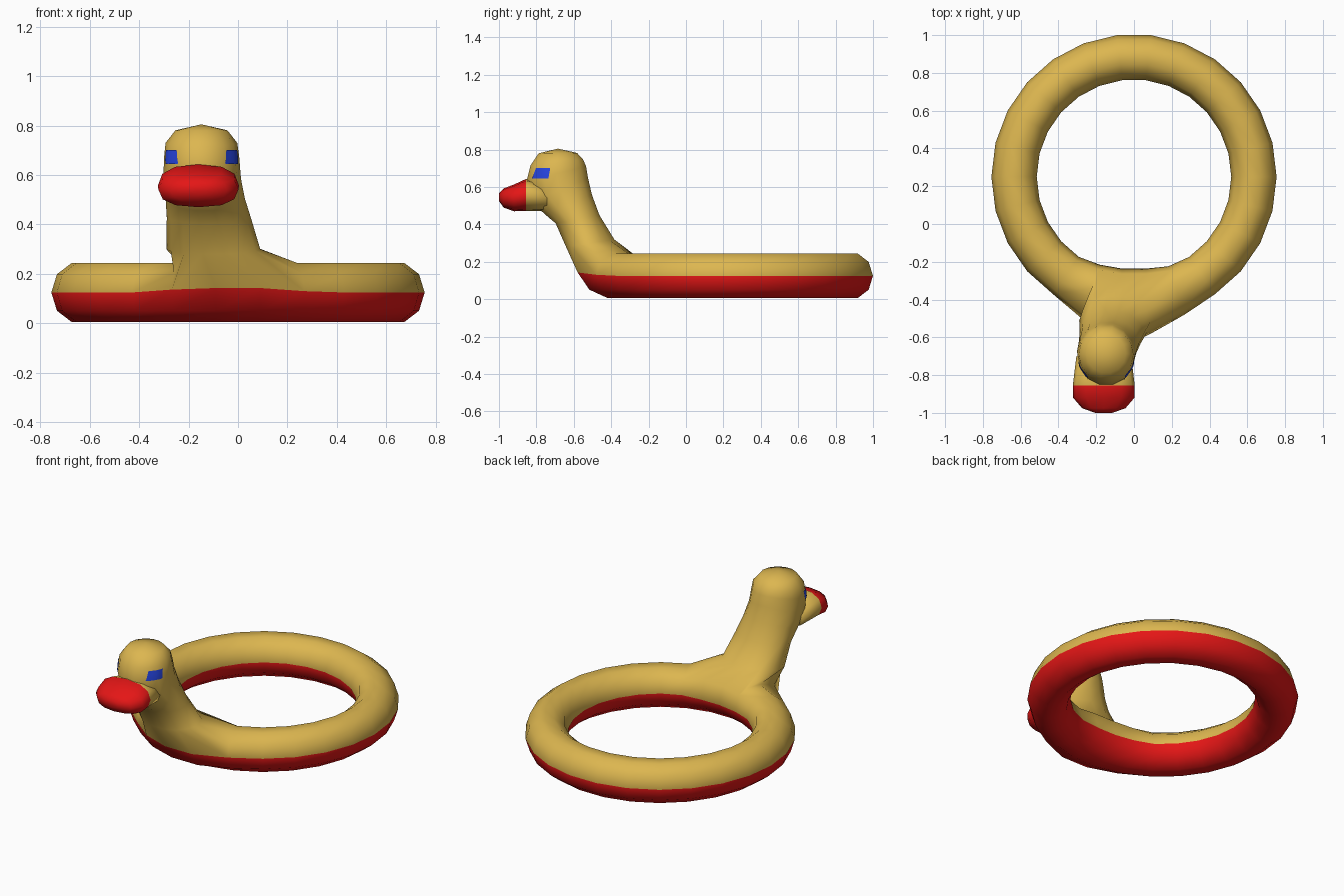
import bpy, bmesh, math
from mathutils import Vector
from mathutils.bvhtree import BVHTree

if "Cube" in bpy.data.objects:
    bpy.data.objects.remove(bpy.data.objects["Cube"])


def material(name, col):
    m = bpy.data.materials.new(name)
    m.diffuse_color = (*col, 1)
    m.use_nodes = True
    m.node_tree.nodes["Principled BSDF"].inputs["Base Color"].default_value = m.diffuse_color
    return m


YELLOW = material("yellow", (0.72, 0.47, 0.08))
RED = material("red", (0.78, 0.008, 0.008))
BLUE = material("blue", (0.02, 0.06, 0.75))


def finish(bm, name, mats, fix=True):
    if fix:
        bmesh.ops.recalc_face_normals(bm, faces=bm.faces)
    for f in bm.faces:
        f.smooth = True
    me = bpy.data.meshes.new(name)
    bm.to_mesh(me)
    for m in mats:
        me.materials.append(m)
    ob = bpy.data.objects.new(name, me)
    bpy.context.collection.objects.link(ob)
    return ob


def bridge(bm, a, b, mat=0):
    n = len(a)
    for k in range(n):
        f = bm.faces.new((a[k], a[(k + 1) % n], b[(k + 1) % n], b[k]))
        f.material_index = mat


# Ring: yellow above, red below, swelling where the neck grows out
SEG, SIDES = 26, 10
bm = bmesh.new()
swell = {18: 0.65, 19: 1.0, 20: 1.0, 21: 0.3}
push = {0: (-0.08, 0.018), 9: (-0.04, 0), 1: (-0.08, 0.01), 4: (0.02, 0.03), 5: (0.025, 0)}
grid = []
for i in range(SEG):
    a = math.tau * i / SEG
    row = []
    for j in range(SIDES):
        b = math.tau * j / SIDES
        r = 0.635 + 0.12 * math.cos(b)
        dy, dz = push.get(j, (0, 0))
        w = swell.get(i, 0)
        row.append(bm.verts.new((r * math.cos(a), 0.25 + r * math.sin(a) + dy * w,
                                 0.125 + 0.126 * math.sin(b) + dz * w)))
    grid.append(row)
for i in range(SEG):
    for j in range(SIDES):
        if 18 <= i <= 20 and j <= 3:
            continue                      # opening for the neck
        i2, j2 = (i + 1) % SEG, (j + 1) % SIDES
        f = bm.faces.new((grid[i][j], grid[i2][j], grid[i2][j2], grid[i][j2]))
        f.material_index = 0 if j < 5 else 1

# Neck and head, lofted from the opening: front (y, z), back (y, z), x centre, x radius
loop = ([grid[i][0] for i in range(18, 22)] + [grid[21][j] for j in (1, 2, 3)]
        + [grid[i][4] for i in range(21, 17, -1)] + [grid[18][j] for j in (3, 2, 1)])
sections = [
    ((-0.645, 0.28), (-0.38, 0.32), -0.10, 0.190),
    ((-0.70, 0.405), (-0.46, 0.45), -0.118, 0.170),
    ((-0.76, 0.455), (-0.50, 0.56), -0.133, 0.160),
    ((-0.83, 0.52), (-0.52, 0.65), -0.145, 0.157),
    ((-0.855, 0.635), (-0.53, 0.71), -0.147, 0.152),
    ((-0.835, 0.715), (-0.545, 0.745), -0.148, 0.145),
    ((-0.79, 0.78), (-0.58, 0.782), -0.148, 0.105),
]
N = len(loop)
for (fy, fz), (by, bz), cx, rx in sections:
    ring = []
    for k in range(N):
        a = -math.pi / 2 + (k - 1.5) * math.tau / N
        t = (1 + math.sin(a)) / 2
        ring.append(bm.verts.new((cx + rx * math.cos(a), fy + (by - fy) * t, fz + (bz - fz) * t)))
    bridge(bm, loop, ring)
    loop = ring
crown = bm.verts.new((-0.148, -0.685, 0.805))
for k in range(N):
    bm.faces.new((loop[k], loop[(k + 1) % N], crown))
bmesh.ops.recalc_face_normals(bm, faces=bm.faces)
tree = BVHTree.FromBMesh(bm)
finish(bm, "swim_ring_body", [YELLOW, RED])

# Muzzle and beak lofted forwards: y, bottom z, top z, x radius
bm = bmesh.new()
prev = None
profile = [(-0.70, 0.47, 0.60, 0.145), (-0.855, 0.472, 0.643, 0.164), (-0.92, 0.470, 0.613, 0.162),
           (-0.975, 0.490, 0.592, 0.115), (-1.0, 0.525, 0.565, 0.045)]
for s, (y, z0, z1, rx) in enumerate(profile):
    ring = []
    for k in range(12):
        a = math.tau * k / 12
        c, d = math.cos(a), math.sin(a)
        c = math.copysign(abs(c) ** 0.8, c)
        d = math.copysign(abs(d) ** 0.85, d)
        ring.append(bm.verts.new((-0.16 + rx * c, y, (z0 + z1) / 2 + (z1 - z0) / 2 * d)))
    if prev:
        bridge(bm, prev, ring, 0 if s == 1 else 1)
    else:
        bm.faces.new(ring)
    prev = ring
bm.faces.new(prev).material_index = 1
finish(bm, "beak", [YELLOW, RED])

# Eyes: small patches laid on both sides of the head
for side, name in ((1, "right_eye"), (-1, "left_eye")):
    bm = bmesh.new()
    pts = []
    for v in range(4):
        row = []
        for u in range(5):
            s, t = u / 4, v / 3
            y = (-0.82 + 0.02 * t) * (1 - s) + (-0.735 + 0.01 * t) * s
            z = 0.645 + 0.055 * t
            hit, nor, _, _ = tree.ray_cast(Vector((side, y, z)), Vector((-side, 0, 0)))
            row.append(bm.verts.new(hit + nor * 0.004))
        pts.append(row)
    for v in range(3):
        for u in range(4):
            q = [pts[v][u], pts[v][u + 1], pts[v + 1][u + 1], pts[v + 1][u]]
            bm.faces.new(q if side > 0 else q[::-1])
    finish(bm, name, [BLUE], fix=False)
